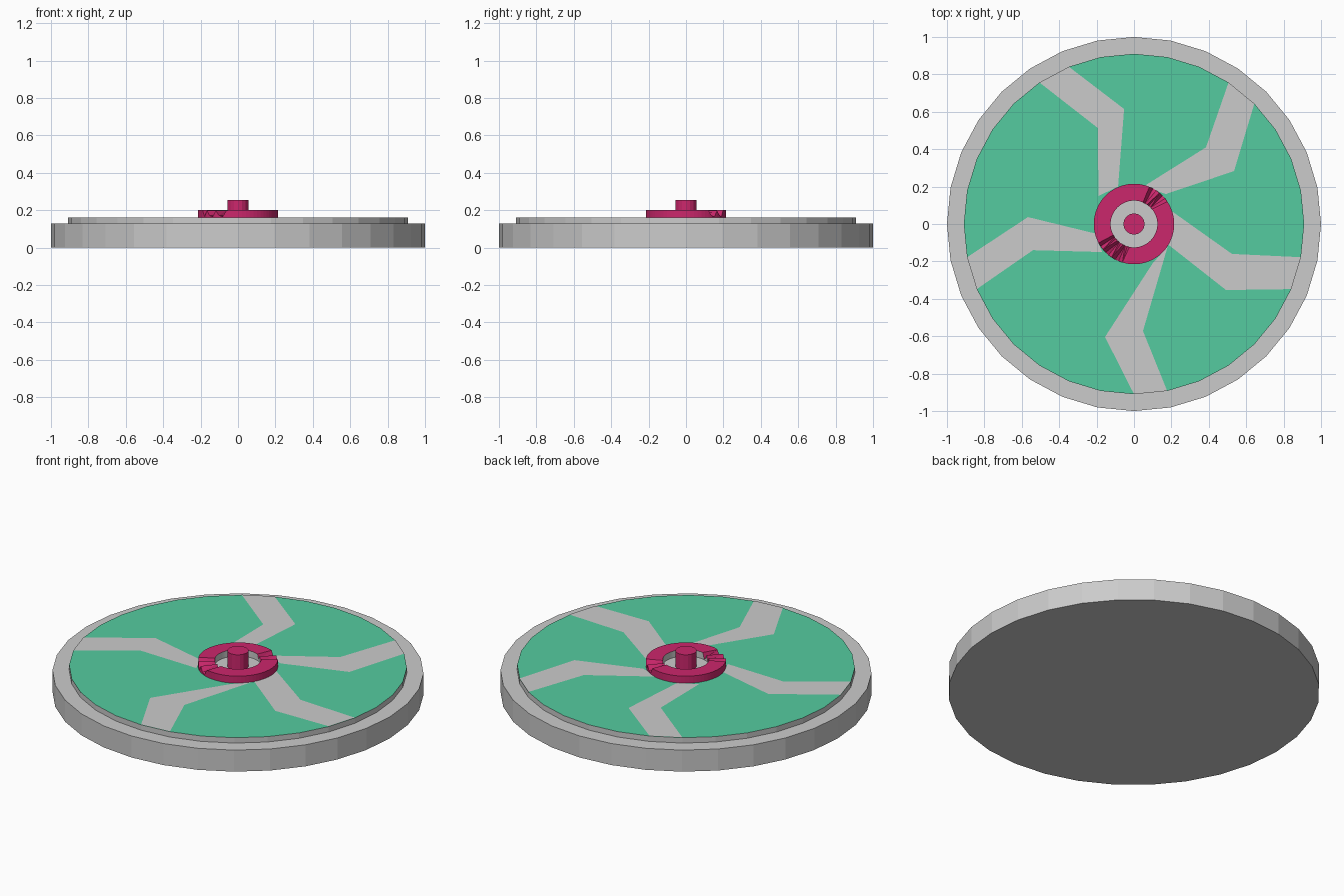
import bpy, bmesh
from math import cos, sin, radians, pi

if "Cube" in bpy.data.objects:
    bpy.data.objects.remove(bpy.data.objects["Cube"])

SIDES = 32


def material(name, rgb):
    m = bpy.data.materials.new(name)
    m.diffuse_color = (*rgb, 1)
    m.use_nodes = True
    m.node_tree.nodes["Principled BSDF"].inputs["Base Color"].default_value = m.diffuse_color
    return m


GREEN = material("green", (0.09, 0.60, 0.35))
PINK = material("pink", (0.60, 0.02, 0.15))
PALE = material("pale_grey", (0.68, 0.68, 0.68))


def polar(r, deg, z=0.0):
    return (r * cos(radians(deg)), r * sin(radians(deg)), z)


def finish(name, bm, *mats):
    mesh = bpy.data.meshes.new(name)
    bm.to_mesh(mesh)
    bm.free()
    for m in mats:
        mesh.materials.append(m)
    ob = bpy.data.objects.new(name, mesh)
    bpy.context.collection.objects.link(ob)
    return ob


def plate(name, points, z, *mats):
    bm = bmesh.new()
    bm.faces.new([bm.verts.new((p[0], p[1], z)) for p in points])
    bmesh.ops.recalc_face_normals(bm, faces=bm.faces)
    for f in bm.faces:
        if f.normal.z < 0:
            f.normal_flip()
    return finish(name, bm, *mats)


def circle(r, n=SIDES):
    return [polar(r, 360 * i / n) for i in range(n)]


def lathe(name, profile, n, *mats):
    # closed stack of (radius, z) rings with flat caps
    bm = bmesh.new()
    rings = [[bm.verts.new((p[0], p[1], z)) for p in circle(r, n)] for r, z in profile]
    for a, b in zip(rings, rings[1:]):
        for i in range(n):
            j = (i + 1) % n
            bm.faces.new((a[i], a[j], b[j], b[i]))
    bm.faces.new(rings[0][::-1])
    bm.faces.new(rings[-1])
    return finish(name, bm, *mats)


# stepped base disc; only its top cap is green
base = lathe("base_disc", [(1, 0), (1, 0.128), (0.91, 0.128), (0.91, 0.16)],
             SIDES, None, GREEN)
base.data.polygons[-1].material_index = 1

# bent spokes: rim angle, two knee points, two hub points
spokes = [
    (270.00, (-0.155, -0.604), (0.048, -0.572), (0.10, -0.21), (0.18, -0.12)),
    (337.50, (0.492, -0.353), (0.524, -0.160), (0.17, -0.10), (0.20, 0.07)),
    (45.00, (0.535, 0.283), (0.385, 0.410), (0.17, 0.16), (0.05, 0.20)),
    (112.50, (-0.053, 0.615), (-0.193, 0.513), (-0.085, 0.20), (-0.19, 0.15)),
    (191.25, (-0.567, 0.037), (-0.540, -0.140), (-0.21, -0.05), (-0.17, -0.15)),
]
for k, (ang, ka, kb, ha, hb) in enumerate(spokes):
    plate(f"spoke_{k + 1}", [polar(0.91, ang), ka, ha, hb, kb,
                             polar(0.91, ang + 11.25)], 0.162)

# pale floor in the hub well
plate("hub_floor", circle(0.19), 0.163, PALE)

# centre peg
lathe("centre_peg", [(0.057, 0.15), (0.057, 0.255)], 16, PINK)

# hub ring with two broken, jagged stretches
bm = bmesh.new()
n = 64
sections = []
for i in range(n):
    a = 360 * i / n
    zi = zo = 0.202
    if 38 < a < 66 or 212 < a < 258:
        zi, zo = ((0.168, 0.198), (0.20, 0.172), (0.175, 0.165))[i % 3]
    sections.append([bm.verts.new(polar(r, a, z)) for r, z in
                     ((0.125, 0.155), (0.215, 0.155), (0.215, zo), (0.125, zi))])
for i in range(n):
    a, b = sections[i], sections[(i + 1) % n]
    for k in range(4):
        m = (k + 1) % 4
        f = bm.faces.new((a[k], a[m], b[m], b[k]))
        f.material_index = 1 if k == 3 else 0
bmesh.ops.recalc_face_normals(bm, faces=bm.faces)
bmesh.ops.triangulate(bm, faces=[f for f in bm.faces if abs(f.normal.z) > 0.05])
finish("hub_ring", bm, PINK, PALE)
